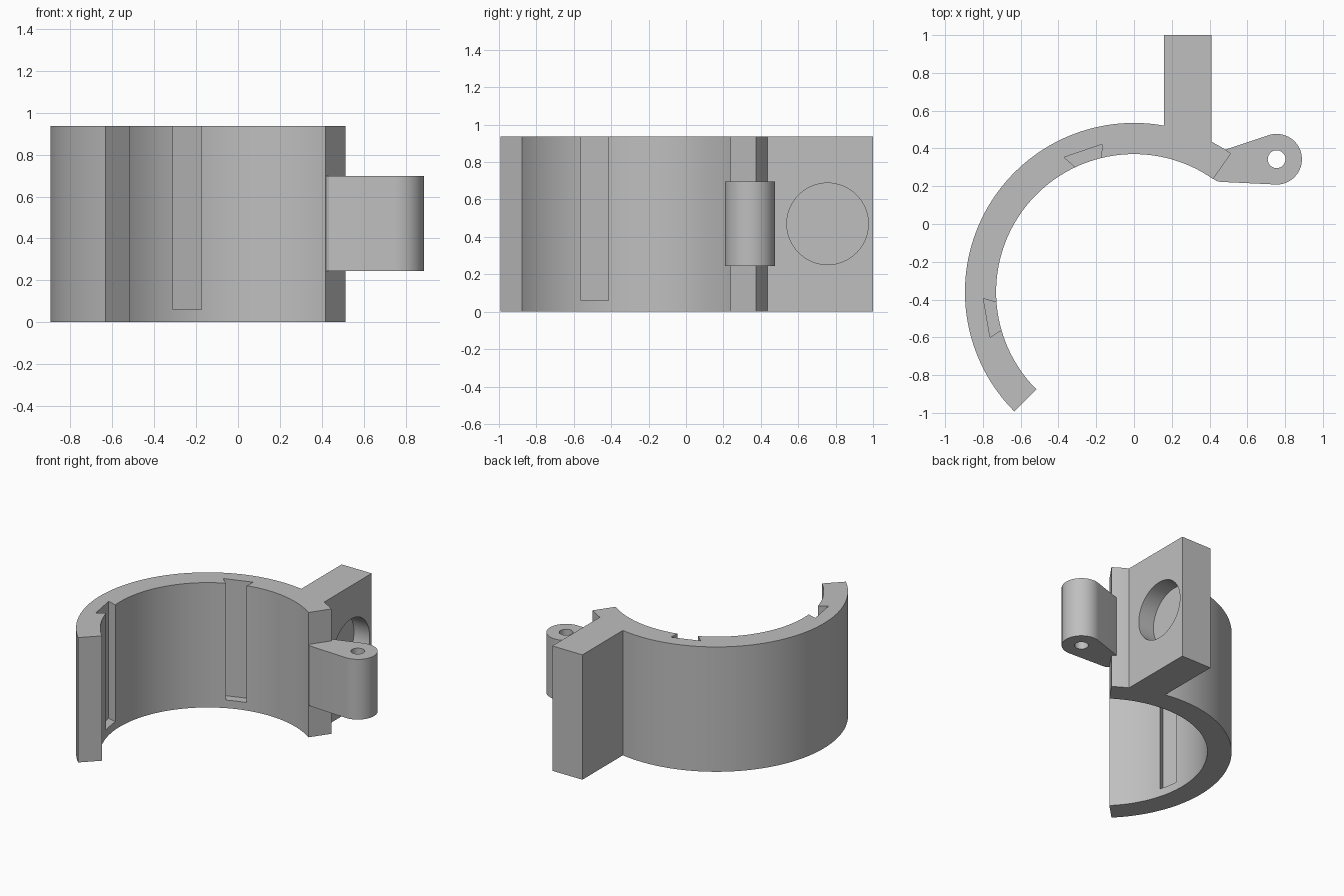
import bpy, bmesh
from math import cos, sin, acos, radians, degrees
from mathutils import Vector, Matrix

if "Cube" in bpy.data.objects:
    bpy.data.objects.remove(bpy.data.objects["Cube"], do_unlink=True)

CENTRE = Vector((0, -0.36))
R_OUT, R_IN, HEIGHT = 0.895, 0.73, 0.937
START, END = 225, 55

grey = bpy.data.materials.new("plain grey")
grey.use_nodes = True
colour = (0.52, 0.52, 0.52, 1)
grey.diffuse_color = colour
grey.node_tree.nodes["Principled BSDF"].inputs["Base Color"].default_value = colour


def arc(centre, radius, a, b, steps):
    """Points on an arc between two angles in degrees."""
    angles = [radians(a + (b - a) * i / steps) for i in range(steps + 1)]
    return [centre + radius * Vector((cos(t), sin(t))) for t in angles]


def finish(name, bm):
    bmesh.ops.recalc_face_normals(bm, faces=bm.faces)
    mesh = bpy.data.meshes.new(name)
    bm.to_mesh(mesh)
    bm.free()
    mesh.materials.append(grey)
    ob = bpy.data.objects.new(name, mesh)
    bpy.context.collection.objects.link(ob)
    return ob


def prism(name, outline, z0, z1):
    """Extrude a flat outline from z0 to z1."""
    bm = bmesh.new()
    face = bm.faces.new([bm.verts.new((p[0], p[1], z0)) for p in outline])
    top = bmesh.ops.extrude_face_region(bm, geom=[face])["geom"]
    verts = [v for v in top if isinstance(v, bmesh.types.BMVert)]
    bmesh.ops.translate(bm, verts=verts, vec=(0, 0, z1 - z0))
    return finish(name, bm)


def cylinder(name, radius, depth, place):
    bm = bmesh.new()
    bmesh.ops.create_cone(bm, cap_ends=True, segments=64, radius1=radius,
                          radius2=radius, depth=depth, matrix=place)
    return finish(name, bm)


def cut(ob, cutter):
    mod = ob.modifiers.new("cut " + cutter.name, "BOOLEAN")
    mod.operation, mod.solver, mod.object = "DIFFERENCE", "EXACT", cutter
    bpy.context.view_layer.objects.active = ob
    bpy.ops.object.modifier_apply(modifier=mod.name)
    bpy.data.objects.remove(cutter, do_unlink=True)


# Open ring with the square mounting block in one profile
block_l, block_r = 0.16, 0.41
ang_l, ang_r = (degrees(acos(x / R_OUT)) for x in (block_l, block_r))
outline = arc(CENTRE, R_OUT, START, ang_l, 80)
outline += [Vector((block_l, 1)), Vector((block_r, 1))]
outline += arc(CENTRE, R_OUT, ang_r, END, 5)
outline += arc(CENTRE, R_IN, END, START, 96)
ring = prism("clamp_ring", outline, 0, HEIGHT)

# Undercut slots on the inside, open at the top; each wall runs deep to mouth
slots = [
    [((-0.37, 0.353), (-0.31, 0.30)), ((-0.168, 0.422), (-0.174, 0.346))],
    [((-0.797, -0.395), (-0.726, -0.416)), ((-0.762, -0.60), (-0.70, -0.56))],
]
for wall_a, wall_b in slots:
    (a0, a1), (b0, b1) = [[Vector(p) for p in w] for w in (wall_a, wall_b)]
    shape = [a0, a0.lerp(a1, 1.3), b0.lerp(b1, 1.3), b0]
    cut(ring, prism("slot_cutter", shape, 0.06, HEIGHT + 0.1))

# Blind round pocket in the side of the block
pocket_depth = 0.13
place = Matrix.Translation((block_r, 0.757, 0.47)) @ Matrix.Rotation(radians(90), 4, "Y")
cut(ring, cylinder("pocket_cutter", 0.218, pocket_depth * 2, place))

# Hinge lug with rounded end and pin hole
pin = Vector((0.755, 0.343))
lug_shape = arc(pin, 0.134, -92, 108, 40)
lug_shape += [Vector(p) for p in ((0.484, 0.394), (0.44, 0.33), (0.421, 0.24), (0.435, 0.228), (0.46, 0.223))]
lug = prism("hinge_lug", lug_shape, 0.245, 0.697)
cut(lug, cylinder("pin_cutter", 0.047, 1, Matrix.Translation((*pin, 0.47))))

# Smooth curves, crisp edges
bpy.ops.object.select_all(action="DESELECT")
for ob in (ring, lug):
    ob.select_set(True)
bpy.context.view_layer.objects.active = ring
bpy.ops.object.shade_smooth_by_angle(angle=radians(25))
